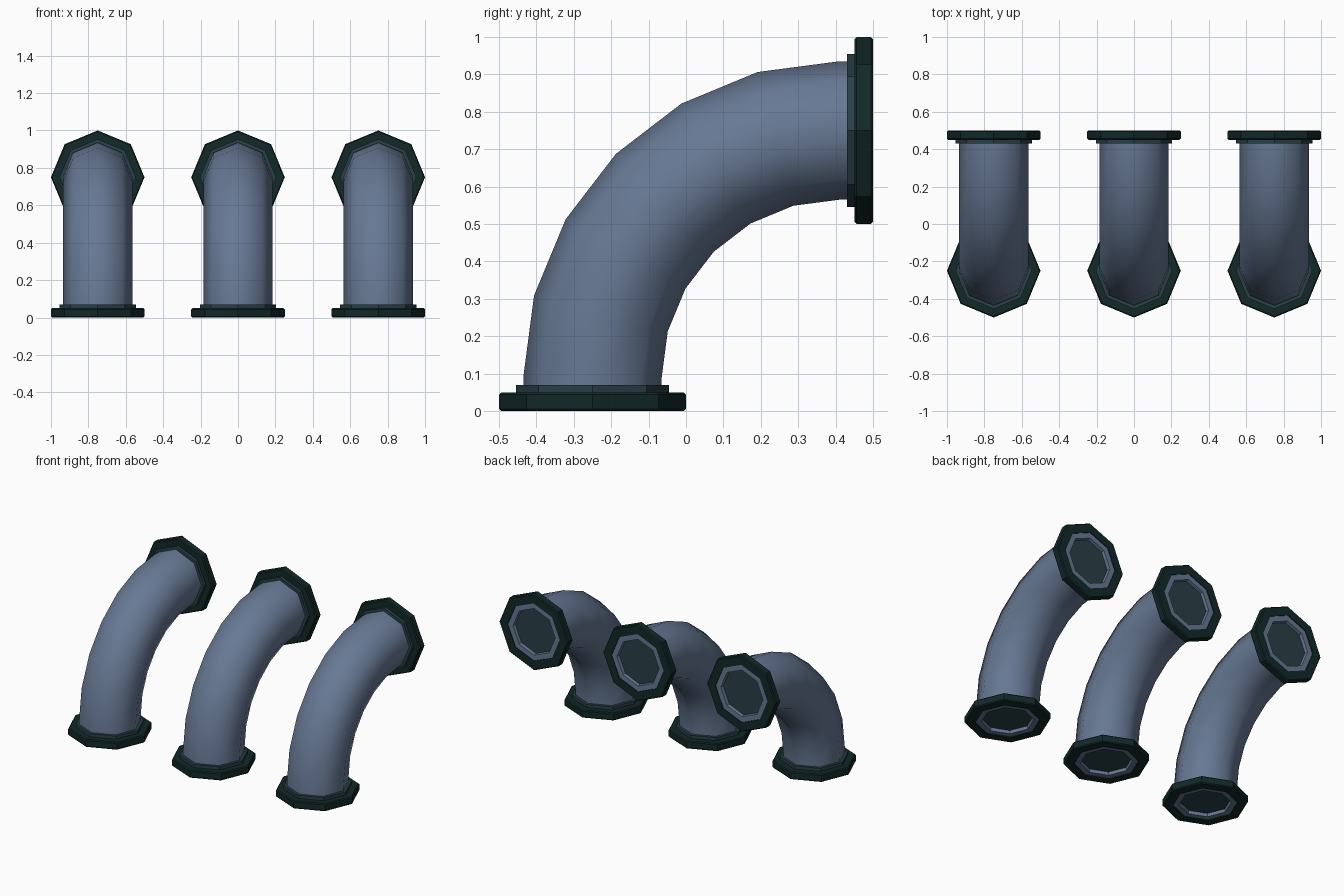
import bpy, bmesh
from math import sin, cos, pi, radians
from mathutils import Matrix, Vector

cube = bpy.data.objects.get("Cube")
if cube:
    bpy.data.objects.remove(cube, do_unlink=True)

SIDES = 8


def material(name, rgb):
    m = bpy.data.materials.new(name)
    m.use_nodes = True
    m.diffuse_color = (*rgb, 1)
    m.node_tree.nodes["Principled BSDF"].inputs["Base Color"].default_value = (*rgb, 1)
    return m


PIPE = material("slate blue", (0.135, 0.19, 0.295))
DARK = material("dark green", (0.006, 0.021, 0.021))
TEAL = material("deep teal", (0.022, 0.05, 0.063))


def loft(name, frames, mat, cap=False, smooth=False):
    """Skin octagonal rings; each frame is (matrix, radius)."""
    bm = bmesh.new()
    rings = []
    for mtx, r in frames:
        rings.append([bm.verts.new(mtx @ Vector((r * cos(2 * pi * k / SIDES),
                                                 r * sin(2 * pi * k / SIDES), 0)))
                      for k in range(SIDES)])
    for a, b in zip(rings, rings[1:]):
        for k in range(SIDES):
            j = (k + 1) % SIDES
            bm.faces.new((a[k], a[j], b[j], b[k]))
    if cap:
        bm.faces.new(rings[0][::-1])
    for f in bm.faces:
        f.smooth = smooth
    mesh = bpy.data.meshes.new(name)
    bm.to_mesh(mesh)
    bm.free()
    mesh.materials.append(mat)
    ob = bpy.data.objects.new(name, mesh)
    bpy.context.collection.objects.link(ob)
    return ob


def lathe(name, end, profile, mat, cap=False):
    return loft(name, [(end @ Matrix.Translation((0, 0, d)), r) for d, r in profile], mat, cap)


# Profiles as (depth from the open end, radius)
FLANGE = [(0.03, 0.188), (0, 0.188), (0, 0.244), (0.006, 0.25),
          (0.044, 0.25), (0.05, 0.244), (0.05, 0.18)]
COLLAR = [(0.045, 0.204), (0.07, 0.204), (0.07, 0.18)]
RIM = [(0.03, 0.148), (0.005, 0.152), (0.005, 0.19)]
PLUG = [(0.025, 0.152), (0.03, 0.152)]

for side, x in (("right", -0.75), ("middle", 0), ("left", 0.75)):
    lower = Matrix.Translation((x, -0.25, 0))
    upper = Matrix.Translation((x, 0.5, 0.75)) @ Matrix.Rotation(pi / 2, 4, 'X')

    # Bent pipe: short straight ends joined by a quarter bend
    path = [(lower @ Matrix.Translation((0, 0, 0.01)), 0.185)]
    for i in range(7):
        a = radians(15 * i)
        pos = (x, 0.41 - 0.66 * cos(a), 0.09 + 0.66 * sin(a))
        path.append((Matrix.Translation(pos) @ Matrix.Rotation(-a, 4, 'X'), 0.185))
    path.append((Matrix.Translation((x, 0.49, 0.75)) @ Matrix.Rotation(-pi / 2, 4, 'X'), 0.185))
    loft(side + "_pipe", path, PIPE, smooth=True)

    # Flange, collar, rim and recessed plug at both ends
    for level, end in (("lower", lower), ("upper", upper)):
        tag = f"{side}_{level}_"
        lathe(tag + "flange", end, FLANGE, DARK)
        lathe(tag + "collar", end, COLLAR, TEAL)
        lathe(tag + "rim", end, RIM, PIPE)
        lathe(tag + "plug", end, PLUG, TEAL, cap=True)
